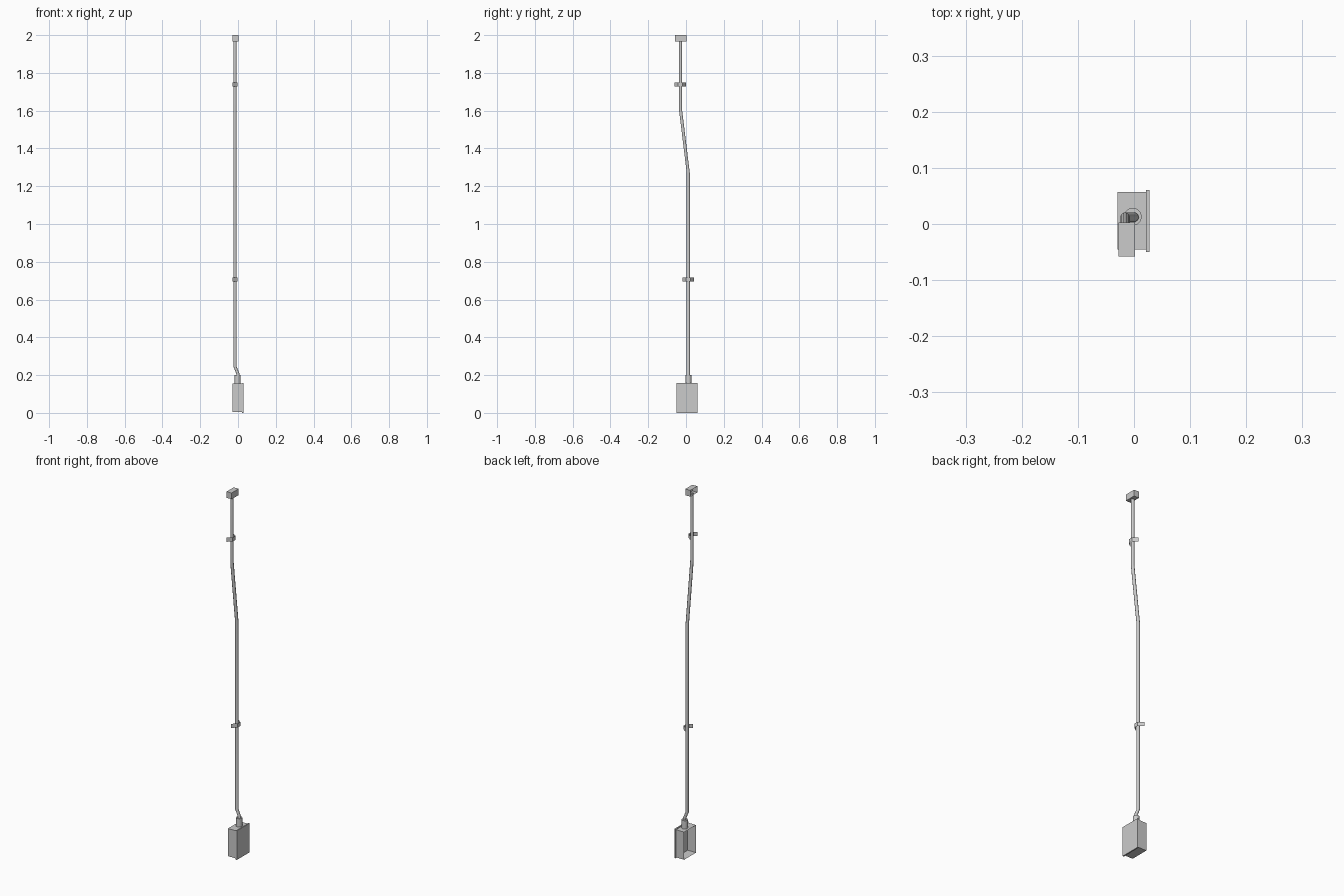
import bpy, bmesh, math

if "Cube" in bpy.data.objects:
    bpy.data.objects.remove(bpy.data.objects["Cube"])

WALL_X = -0.028


def finish(name, bm, smooth=False):
    bmesh.ops.recalc_face_normals(bm, faces=bm.faces)
    mesh = bpy.data.meshes.new(name)
    bm.to_mesh(mesh)
    bm.free()
    ob = bpy.data.objects.new(name, mesh)
    bpy.context.collection.objects.link(ob)
    if smooth:
        bpy.ops.object.select_all(action='DESELECT')
        ob.select_set(True)
        bpy.context.view_layer.objects.active = ob
        bpy.ops.object.shade_smooth_by_angle(angle=math.radians(50))
    return ob


def box(name, x, y, z, open_back=False):
    """Box from min/max ranges; open_back leaves off the wall side."""
    bm = bmesh.new()
    bmesh.ops.create_cube(bm, size=1)
    for v in bm.verts:
        v.co = [r[0] if c < 0 else r[1] for c, r in zip(v.co, (x, y, z))]
    bm.normal_update()
    if open_back:
        bm.faces.ensure_lookup_table()
        back = [f for f in bm.faces if f.calc_center_median().x < x[0] + 1e-5]
        bmesh.ops.delete(bm, geom=back, context='FACES_ONLY')
    return finish(name, bm)


def tube(name, path, radius, sides):
    """Sweep horizontal rings along a mostly vertical path."""
    bm = bmesh.new()
    rings = []
    for px, py, pz in path:
        rings.append([bm.verts.new((px + radius * math.cos(2 * math.pi * i / sides),
                                    py + radius * math.sin(2 * math.pi * i / sides), pz))
                      for i in range(sides)])
    for a, b in zip(rings, rings[1:]):
        for i in range(sides):
            j = (i + 1) % sides
            bm.faces.new((a[i], a[j], b[j], b[i]))
    bm.faces.new(rings[0])
    bm.faces.new(rings[-1])
    return finish(name, bm, True)


def strap(name, yc, z0, z1):
    """Thin bent strip clamping the pipe to the wall."""
    profile = [(WALL_X, -0.031), (-0.003, -0.012), (-0.003, 0.012), (WALL_X, 0.031)]
    bm = bmesh.new()
    low, high = ([bm.verts.new((x, yc + y, z)) for x, y in profile] for z in (z0, z1))
    for i in range(len(profile) - 1):
        bm.faces.new((low[i], low[i + 1], high[i + 1], high[i]))
    return finish(name, bm)


# Wall box with its overlapping cover plate
box("junction_box", (-0.029, 0.022), (-0.045, 0.057), (0.004, 0.155), True)
box("cover_plate", (0.021, 0.028), (-0.05, 0.061), (0, 0.159))

# Connector collar on top of the box
tube("pipe_connector", [(-0.002, 0.013, 0.154), (-0.002, 0.013, 0.2)], 0.016, 12)

# Conduit with its two offset bends
tube("conduit_pipe", [(0, 0.012, 0.195), (0, 0.012, 0.207), (-0.016, 0.012, 0.245),
                      (-0.016, 0.012, 1.27), (-0.016, -0.029, 1.605),
                      (-0.016, -0.029, 1.972)], 0.0085, 10)

# Straps
strap("lower_strap", 0.012, 0.695, 0.717)
strap("upper_strap", -0.03, 1.727, 1.749)

# Small end box at the top
box("top_box", (WALL_X, 0.002), (-0.058, 0.003), (1.966, 2.0), True)
